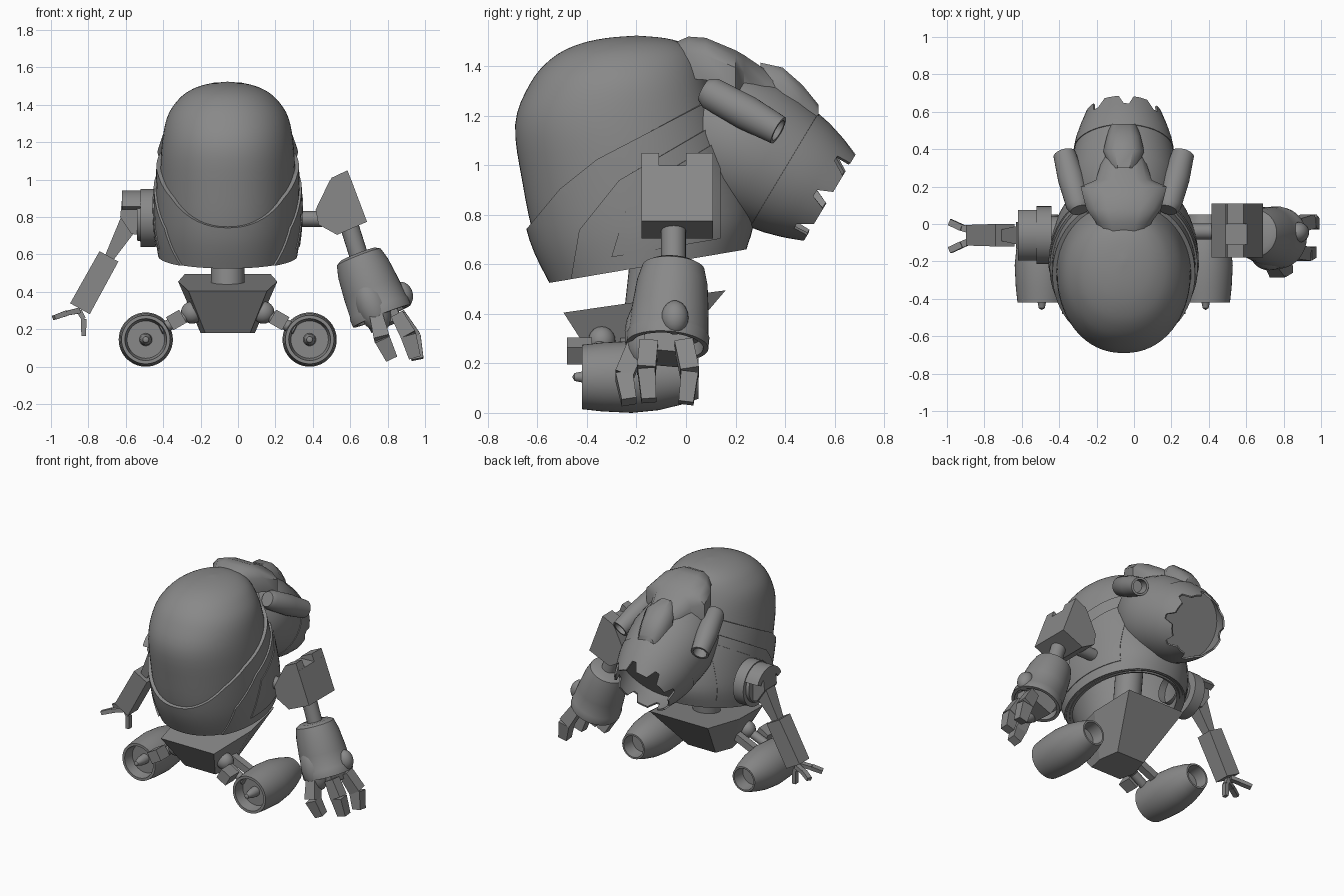
import bpy, bmesh, math
from mathutils import Vector

cube = bpy.data.objects.get("Cube")
if cube:
    bpy.data.objects.remove(cube, do_unlink=True)

CX = -0.055  # centre line of the body
grey = bpy.data.materials.new("plain grey")
grey.use_nodes = True
grey.diffuse_color = (0.25, 0.25, 0.25, 1)
grey.node_tree.nodes["Principled BSDF"].inputs["Base Color"].default_value = (0.25, 0.25, 0.25, 1)


def finish(name, bm, angle=35, thick=0):
    bmesh.ops.remove_doubles(bm, verts=bm.verts, dist=0.0005)
    bmesh.ops.recalc_face_normals(bm, faces=bm.faces)
    me = bpy.data.meshes.new(name)
    bm.to_mesh(me)
    bm.free()
    ob = bpy.data.objects.new(name, me)
    bpy.context.collection.objects.link(ob)
    me.materials.append(grey)
    bpy.ops.object.select_all(action='DESELECT')
    ob.select_set(True)
    bpy.context.view_layer.objects.active = ob
    if thick:
        mod = ob.modifiers.new("thickness", 'SOLIDIFY')
        mod.thickness = thick
        mod.offset = -1
        bpy.ops.object.modifier_apply(modifier=mod.name)
    bpy.ops.object.shade_smooth_by_angle(angle=math.radians(angle))
    return ob


def loft(rings, cap=False):
    """Bridge rings of points with quads."""
    bm = bmesh.new()
    rows = [[bm.verts.new(p) for p in ring] for ring in rings]
    n = len(rows[0])
    for a, b in zip(rows, rows[1:]):
        for i in range(n):
            j = (i + 1) % n
            bm.faces.new((a[i], a[j], b[j], b[i]))
    if cap:
        bm.faces.new(rows[0])
        bm.faces.new(rows[-1])
    return bm


def lathe(name, profile, origin, direction, n=40, teeth=(), thick=0, cap=False):
    """Turn (distance, radius) pairs about an axis; teeth pulls points of the last ring to the given pair."""
    rot = Vector(direction).to_track_quat('Z', 'Y').to_matrix()
    rings = []
    for k, pair in enumerate(profile):
        ring = []
        for i in range(n):
            s, r = teeth if teeth and k == len(profile) - 1 and i % 6 < 2 else pair
            a = i * math.tau / n
            ring.append(Vector(origin) + rot @ Vector((r * math.cos(a), r * math.sin(a), s)))
        rings.append(ring)
    return finish(name, loft(rings, cap), thick=thick)


def limb(name, a, b, wa, wb):
    """Tapered box from a to b; sizes are (across, along y)."""
    a, b = Vector(a), Vector(b)
    d = (b - a).normalized()
    u = d.cross(Vector((0, 1, 0))).normalized()
    v = u.cross(d)
    corners = ((-1, -1), (1, -1), (1, 1), (-1, 1))
    rings = [[p + u * w[0] / 2 * i + v * w[1] / 2 * j for i, j in corners]
             for p, w in ((a, wa), (b, wb))]
    return finish(name, loft(rings, True), 20)


def rod(name, a, b, r, n=20):
    d = Vector(b) - Vector(a)
    return lathe(name, [(0, r), (d.length, r)], a, d, n, cap=True)


def prism(name, outline, y0, y1):
    return finish(name, loft([[(x, y, z) for x, z in outline] for y in (y0, y1)], True), 20)


def bump(name, centre, axis, half, r, n=10):
    prof = [(-half * math.cos(math.pi * k / n), r * math.sin(math.pi * k / n)) for k in range(n + 1)]
    return lathe(name, prof, centre, axis, 24)


# Egg-shaped hull levels: height, tilt, front y, back y, half width
LEVELS = [(0.585, 0.17, -0.53, 0.21, 0.338), (0.74, 0.1, -0.61, 0.24, 0.358),
          (0.95, 0.05, -0.66, 0.2, 0.362), (1.165, 0, -0.69, 0.14, 0.354),
          (1.33, 0, -0.63, 0.09, 0.325), (1.43, 0, -0.545, 0.055, 0.262),
          (1.485, 0, -0.445, 0.005, 0.187), (1.513, 0, -0.33, -0.08, 0.1), (1.524, 0, -0.2, -0.2, 0)]


def hull(name, grow, cuts, thick):
    rings, last = [], len(LEVELS) - 1
    for i in range(last):
        p = [LEVELS[max(0, min(last, i + k))] for k in (-1, 0, 1, 2)]
        for t in (0, 0.25, 0.5, 0.75) + ((1,) if i == last - 1 else ()):
            z, tilt, yf, yb, w = [
                b + 0.5 * t * (c - a + t * (2 * a - 5 * b + 4 * c - d + t * (3 * (b - c) + d - a)))
                for a, b, c, d in zip(*p)]
            yf, yb, w = yf - grow, yb + grow, w + grow
            ring = []
            for s in range(64):
                ca, sa = math.cos(s * math.tau / 64), math.sin(s * math.tau / 64)
                y = (yf + yb) / 2 + sa * (yb - yf) / 2
                ring.append((CX + math.copysign(abs(ca) ** 0.92, ca) * w, y, z + tilt * (y + 0.2)))
            rings.append(ring)
    bm = loft(rings)
    for point, normal in cuts:  # the side the normal points to is removed
        geom = bm.verts[:] + bm.edges[:] + bm.faces[:]
        bmesh.ops.bisect_plane(bm, geom=geom, plane_co=point, plane_no=normal, clear_outer=True)
    return finish(name, bm, thick=thick)


rear_cuts = [((0, 0.135, 1.175), (0, -0.58, 1)), ((0, -0.43, 0.74), (0, -1.25, 1)),
             ((0, -0.455, 0.6), (0, -1, 0.17))]
hull("canopy_dome", 0, [], 0.02)
hull("body_band", 0.022, [((0, -0.63, 0.76), (0, -1.2, 1)), ((0, -0.34, 1.04), (0, -0.8, 1)),
                          ((0, 0.055, 1.24), (0, -0.52, 1))], 0.03)
hull("rear_body", 0.034, rear_cuts, 0.03)
hull("side_panels", 0.04, [((0, -0.1, 0.96), (0, -0.6, 1)), ((0, -0.28, 0.7), (0, -1, 0.3)),
                           ((0, 0.14, 0), (0, 1, 0)), ((0, 0, 0.68), (0, 0.17, -1))], 0.025)

# Rear engine with a jagged outlet
engine_axis = (0, 0.857, -0.514)
engine_at = (CX, 0.405, 0.975)
lathe("engine_casing", [(-0.44, 0), (-0.44, 0.2), (-0.36, 0.262), (-0.2, 0.287), (-0.1, 0.28),
                        (-0.01, 0.264), (-0.01, 0)], engine_at, engine_axis, 48)
lathe("engine_outlet", [(-0.01, 0.268), (0.05, 0.257), (0.12, 0.236), (0.205, 0.205)],
      engine_at, engine_axis, 48, teeth=(0.145, 0.227), thick=0.012)
lathe("engine_floor", [(0.06, 0), (0.06, 0.245)], engine_at, engine_axis)


# Armour plates over the engine: rows of y, height, half width
def plate(name, rows):
    rings = []
    for y, z, h in rows:
        half = [(h * 0.45, 0), (h * 0.8, -0.025), (h, -0.07), (h, -0.17)]
        pts = half + [(-x, d) for x, d in reversed(half)]
        rings.append([(CX + x, y, z + d) for x, d in pts])
    return finish(name, loft(rings, True), 40)


plate("top_armour", [(-0.06, 1.49, 0.12), (0.01, 1.52, 0.15), (0.08, 1.515, 0.2),
                     (0.2, 1.465, 0.23), (0.235, 1.445, 0.15), (0.36, 1.36, 0.11)])
plate("rear_armour", [(0.3, 1.415, 0.07), (0.39, 1.395, 0.11), (0.47, 1.325, 0.09), (0.535, 1.245, 0.07)])

# Pelvis and post
pelvis_top = [(0.21, -0.495, 0.405), (0.265, -0.15, 0.455), (0.23, 0.16, 0.495)]
pelvis_low = [(0.12, -0.35, 0.18), (0.145, -0.24, 0.18), (0.11, -0.1, 0.19)]
finish("pelvis", loft([[(CX + x, y, z) for x, y, z in side] + [(CX - x, y, z) for x, y, z in reversed(side)]
                       for side in (pelvis_low, pelvis_top)], True), 15)
rod("waist_post", (CX, -0.16, 0.4), (CX, -0.1, 0.95), 0.09, 28)

# Parts repeated on both sides
for side, label in ((1, "left"), (-1, "right")):
    def at(x, y, z):
        return (CX + side * x, y, z)
    lathe(label + "_exhaust_tube", [(0, 0), (0, 0.05), (0.03, 0.066), (0.2, 0.071), (0.35, 0.06),
                                    (0.35, 0.046), (0.28, 0.04), (0.28, 0)],
          at(0.235, 0.075, 1.305), (side * 0.085, 0.31, -0.17), 28)
    bump(label + "_hip_joint", at(0.19, -0.34, 0.29), (0, 1, 0), 0.055, 0.06)
    rod(label + "_hip_rod", at(0.16, -0.34, 0.3), at(0.36, -0.36, 0.2), 0.03)
    limb(label + "_hip_block", at(0.24, -0.43, 0.27), at(0.31, -0.43, 0.23), (0.08, 0.1), (0.08, 0.1))
    limb(label + "_hip_brace", at(0.18, -0.24, 0.28), at(0.36, -0.24, 0.2), (0.05, 0.05), (0.05, 0.05))
    lathe(label + "_thruster", [(0.07, 0), (0.07, 0.1), (0, 0.112), (0, 0.13), (0.08, 0.139),
                                (0.2, 0.145), (0.31, 0.134), (0.4, 0.112), (0.47, 0.088),
                                (0.47, 0.076), (0.38, 0.07), (0.38, 0)], at(0.438, -0.42, 0.145), (0, 1, 0), 44)
    lathe(label + "_thruster_hub", [(-0.04, 0), (-0.03, 0.016), (0, 0.022), (0.02, 0.03), (0.08, 0.035)],
          at(0.438, -0.42, 0.145), (0, 1, 0), 20)

# Slim right arm
arm_y = -0.06
lathe("right_shoulder_disc", [(-0.1, 0.1), (0, 0.1), (0, 0.155), (0.08, 0.155), (0.08, 0.125),
                              (0.1, 0.12), (0.1, 0)], (-0.44, arm_y, 0.795), (-1, 0, 0))
arc = [math.radians(a) for a in range(25, 156, 10)]
hood = [(r * math.cos(a), r * math.sin(a)) for r, turn in ((0.148, arc), (0.105, arc[::-1])) for a in turn]
finish("right_shoulder_hood", loft([[(x, arm_y + y, 0.795 + z) for y, z in hood] for x in (-0.62, -0.48)], True))
prism("right_shoulder_bracket", [(-0.62, 0.9), (-0.5, 0.9), (-0.5, 0.7), (-0.57, 0.71), (-0.63, 0.8)], -0.13, 0.01)
limb("right_upper_arm", (-0.575, arm_y, 0.78), (-0.69, arm_y, 0.58), (0.11, 0.1), (0.05, 0.06))
limb("right_forearm", (-0.69, arm_y, 0.59), (-0.845, arm_y, 0.31), (0.115, 0.12), (0.12, 0.11))
for k, path in enumerate(([(-0.85, -0.04, 0.3), (-0.92, -0.02, 0.285), (-0.985, 0.01, 0.262)],
                          [(-0.85, -0.08, 0.3), (-0.92, -0.11, 0.285), (-0.985, -0.14, 0.262)],
                          [(-0.85, arm_y, 0.3), (-0.825, arm_y, 0.255), (-0.825, arm_y, 0.165)])):
    for j in (0, 1):
        limb(f"right_claw_{k}_{j}", path[j], path[j + 1], (0.03, 0.035), (0.025, 0.035))

# Heavy left arm
rod("left_shoulder_rod", (0.27, -0.04, 0.79), (0.45, -0.04, 0.79), 0.042)
block = [(0.415, 0.84), (0.49, 0.995), (0.605, 1.0), (0.69, 0.775), (0.53, 0.705), (0.43, 0.76)]
prism("left_shoulder_block", block, -0.18, 0.11)
for k, (y0, y1) in enumerate(((-0.18, -0.11), (0.0, 0.11))):
    prism(f"left_shoulder_prong_{k}", [(0.475, 0.96), (0.5, 1.01), (0.585, 1.05), (0.62, 0.96)], y0, y1)
rod("left_elbow_rod", (0.59, -0.05, 0.77), (0.65, -0.05, 0.58), 0.05)
arm_axis = Vector((0.13, -0.025, -0.33))
lathe("left_forearm", [(0, 0), (0, 0.1), (0.015, 0.126), (0.08, 0.143), (0.2, 0.156), (0.3, 0.162), (0.31, 0.167),
                       (0.355, 0.166), (0.355, 0.145), (0.3, 0.14), (0.3, 0)], (0.64, -0.05, 0.6), arm_axis, 44)
bump("left_forearm_stud", (0.88, -0.045, 0.385), (0.3, 0, -1), 0.07, 0.055)
bump("left_forearm_guard", (0.72, -0.16, 0.325), arm_axis, 0.15, 0.088)
limb("left_palm", (0.75, -0.07, 0.32), (0.79, -0.08, 0.22), (0.2, 0.2), (0.17, 0.18))
for k, path in enumerate(([(0.74, -0.2, 0.27), (0.77, -0.25, 0.15), (0.82, -0.23, 0.045)],
                          [(0.85, -0.15, 0.28), (0.91, -0.16, 0.17), (0.945, -0.15, 0.05)],
                          [(0.86, -0.01, 0.28), (0.935, 0.015, 0.16), (0.96, 0.0, 0.04)])):
    limb(f"left_finger_base_{k}", path[0], path[1], (0.07, 0.075), (0.085, 0.075))
    limb(f"left_finger_tip_{k}", path[1], path[2], (0.085, 0.07), (0.065, 0.06))
